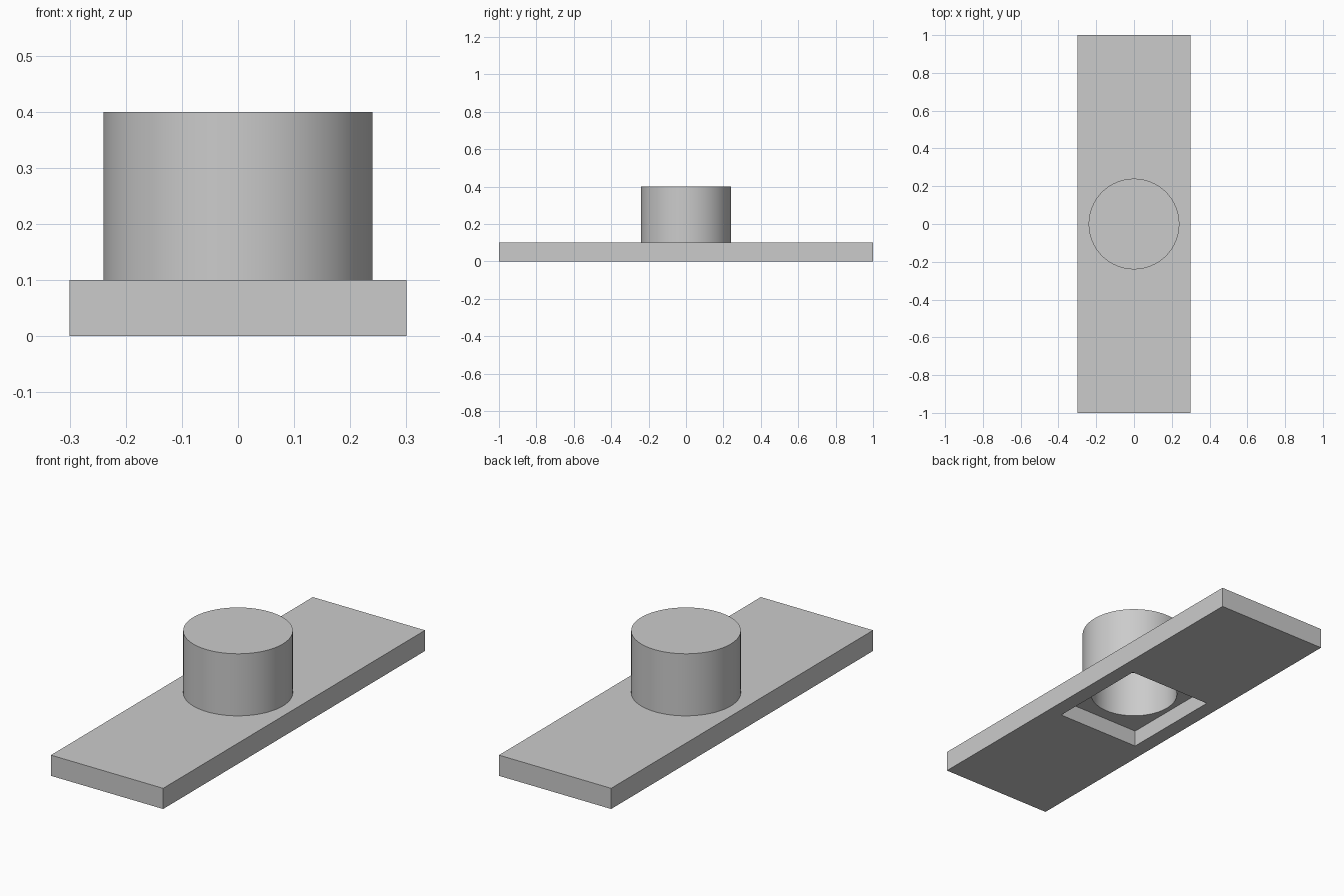
import bpy
import math

cube = bpy.data.objects.get("Cube")
if cube:
    bpy.data.objects.remove(cube, do_unlink=True)

PLATE_TOP = 0.10
RECESS_TOP = 0.08
BOSS_TOP = 0.40
BORE_TOP = 0.36

grey = bpy.data.materials.new("light_grey")
grey.use_nodes = True
grey.diffuse_color = (0.6, 0.6, 0.6, 1)
grey.node_tree.nodes["Principled BSDF"].inputs["Base Color"].default_value = (0.6, 0.6, 0.6, 1)


def box(name, width, length, z0, z1):
    bpy.ops.mesh.primitive_cube_add(size=1, location=(0, 0, (z0 + z1) / 2))
    ob = bpy.context.object
    ob.name = name
    ob.scale = (width, length, z1 - z0)
    bpy.ops.object.transform_apply(location=True, rotation=False, scale=True)
    ob.data.materials.append(grey)
    return ob


def cylinder(name, radius, z0, z1):
    bpy.ops.mesh.primitive_cylinder_add(vertices=96, radius=radius, depth=z1 - z0,
                                        location=(0, 0, (z0 + z1) / 2))
    ob = bpy.context.object
    ob.name = name
    bpy.ops.object.transform_apply(location=True, rotation=False, scale=True)
    ob.data.materials.append(grey)
    return ob


def cut(target, cutter):
    cutter.hide_render = True
    bpy.ops.object.select_all(action="DESELECT")
    target.select_set(True)
    bpy.context.view_layer.objects.active = target
    mod = target.modifiers.new("cut", "BOOLEAN")
    mod.operation = "DIFFERENCE"
    mod.solver = "EXACT"
    mod.object = cutter
    bpy.ops.object.modifier_apply(modifier=mod.name)


# Flat plate and the round hollow boss standing on it
plate = box("base_plate", 0.6, 2.0, 0, PLATE_TOP)
boss = cylinder("round_boss", 0.24, PLATE_TOP, BOSS_TOP)

# Rectangular pocket in the underside, and a blind bore up into the boss
recess = box("recess_cutter", 0.45, 0.52, -0.1, RECESS_TOP)
bore = cylinder("bore_cutter", 0.2, -0.05, BORE_TOP)
cut(plate, recess)
cut(plate, bore)
cut(boss, bore)

for helper in (recess, bore):
    bpy.data.objects.remove(helper, do_unlink=True)

# Smooth round walls with crisp edges
for ob in (plate, boss):
    bpy.ops.object.select_all(action="DESELECT")
    ob.select_set(True)
    bpy.context.view_layer.objects.active = ob
    bpy.ops.object.shade_smooth_by_angle(angle=math.radians(30))
